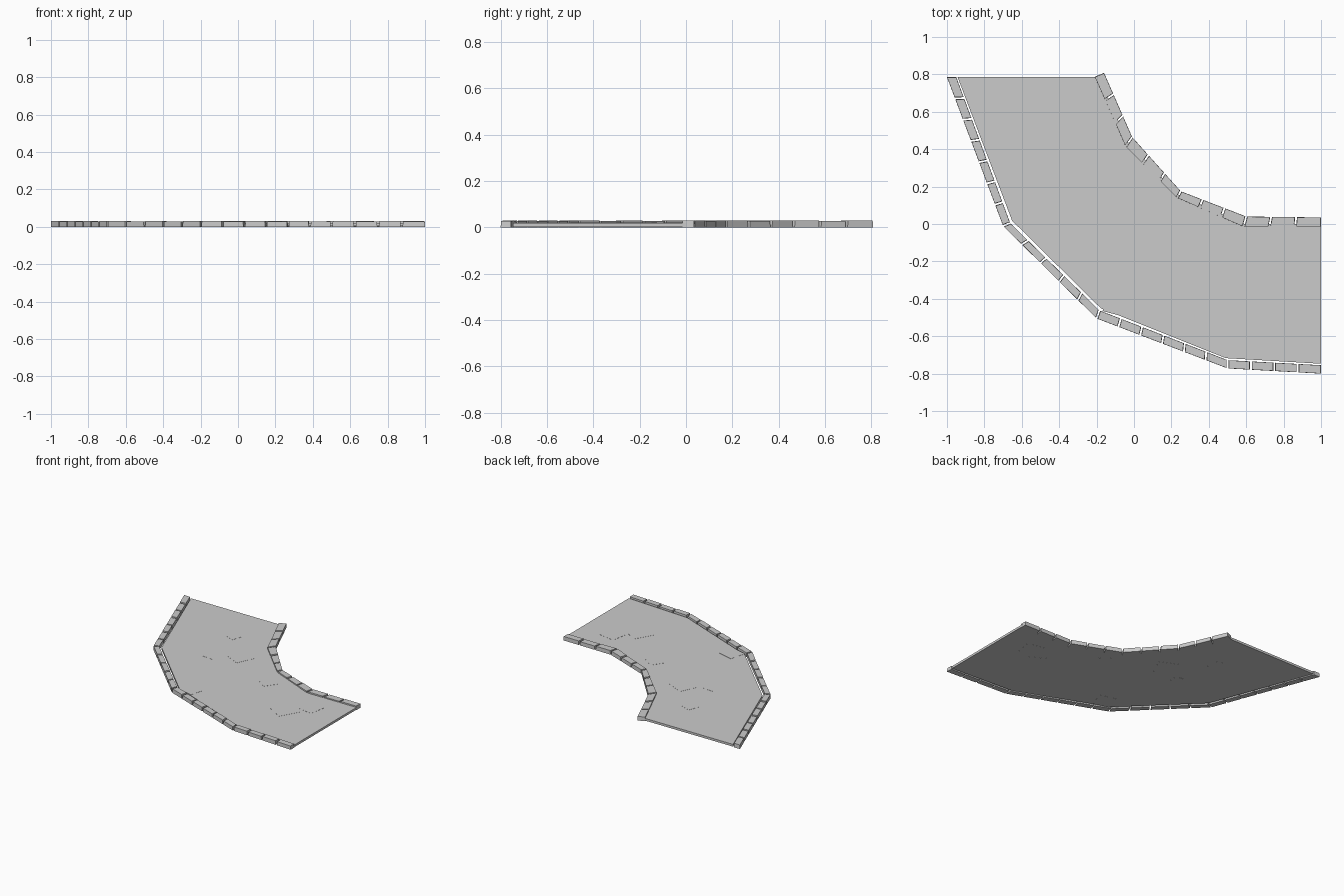
import bpy, bmesh
from math import radians, cos, sin
from mathutils import Vector

if "Cube" in bpy.data.objects:
    bpy.data.objects.remove(bpy.data.objects["Cube"])


def prism(bm, pts, z0, z1, inset=0.0):
    """Extrude a plan outline from z0 to z1, optionally tapering the top."""
    c = sum((Vector(p) for p in pts), Vector((0, 0))) / len(pts)
    top = []
    for p in pts:
        d = c - Vector(p)
        top.append(Vector(p) + d.normalized() * inset)
    lo = [bm.verts.new((p[0], p[1], z0)) for p in pts]
    hi = [bm.verts.new((p.x, p.y, z1)) for p in top]
    bm.faces.new(lo)
    bm.faces.new(hi)
    n = len(pts)
    for i in range(n):
        j = (i + 1) % n
        bm.faces.new((lo[i], lo[j], hi[j], hi[i]))


def finish(bm, name):
    bmesh.ops.recalc_face_normals(bm, faces=bm.faces)
    me = bpy.data.meshes.new(name)
    bm.to_mesh(me)
    bm.free()
    ob = bpy.data.objects.new(name, me)
    bpy.context.collection.objects.link(ob)
    return ob


def curb(name, side_a, side_b, counts, gap=0.01):
    """Row of stones between two polylines, counts = stones per segment."""
    bm = bmesh.new()
    for i, n in enumerate(counts):
        a0, a1 = Vector(side_a[i]), Vector(side_a[i + 1])
        b0, b1 = Vector(side_b[i]), Vector(side_b[i + 1])
        g = gap / 2 / (a1 - a0).length
        for k in range(n):
            first = i == 0 and k == 0
            last = i == len(counts) - 1 and k == n - 1
            t0 = k / n + (0 if first else g)
            t1 = (k + 1) / n - (0 if last else g)
            prism(bm, [a0.lerp(a1, t0), a0.lerp(a1, t1),
                       b0.lerp(b1, t1), b0.lerp(b1, t0)],
                  0.0, 0.03 - 0.002 * (k % 2), 0.002)
    return finish(bm, name)


# Curb stones on the outside of the bend
curb("outer_curb",
     [(-1, .785), (-.70, -.01), (-.20, -.505), (.50, -.772), (1, -.80)],
     [(-.95, .785), (-.662, .005), (-.185, -.462), (.50, -.728), (1, -.755)],
     [7, 5, 6, 4])

# Curb stones on the inside of the bend
curb("inner_curb",
     [(-.21, .787), (-.045, .415), (.23, .14), (.585, -.015), (1, -.015)],
     [(-.16, .808), (-.01, .465), (.25, .175), (.60, .04), (1, .035)],
     [3, 3, 3, 3])

# Road slab
bm = bmesh.new()
prism(bm, [(-.943, .785), (-.652, .018), (-.178, -.45), (.49, -.717), (1, -.747),
           (1, .0), (.59, .0), (.24, .155), (-.03, .435), (-.19, .785)],
      0.003, 0.02)
finish(bm, "road_slab")

# Paving stones almost flush with the road
bm = bmesh.new()
for x, y, s, a in [(-.12, .2, .10, 20), (-.3, .11, .07, 40), (.62, -.33, .11, 15),
                   (-.09, -.42, .09, 30), (.27, -.02, .08, 10), (.75, -.2, .09, 35),
                   (-.35, .45, .06, 25)]:
    pts = [(x + s * cos(radians(a + 90 * k)), y + s * sin(radians(a + 90 * k)))
           for k in range(4)]
    prism(bm, pts, 0.0025, 0.0208)
finish(bm, "paving_stones")
